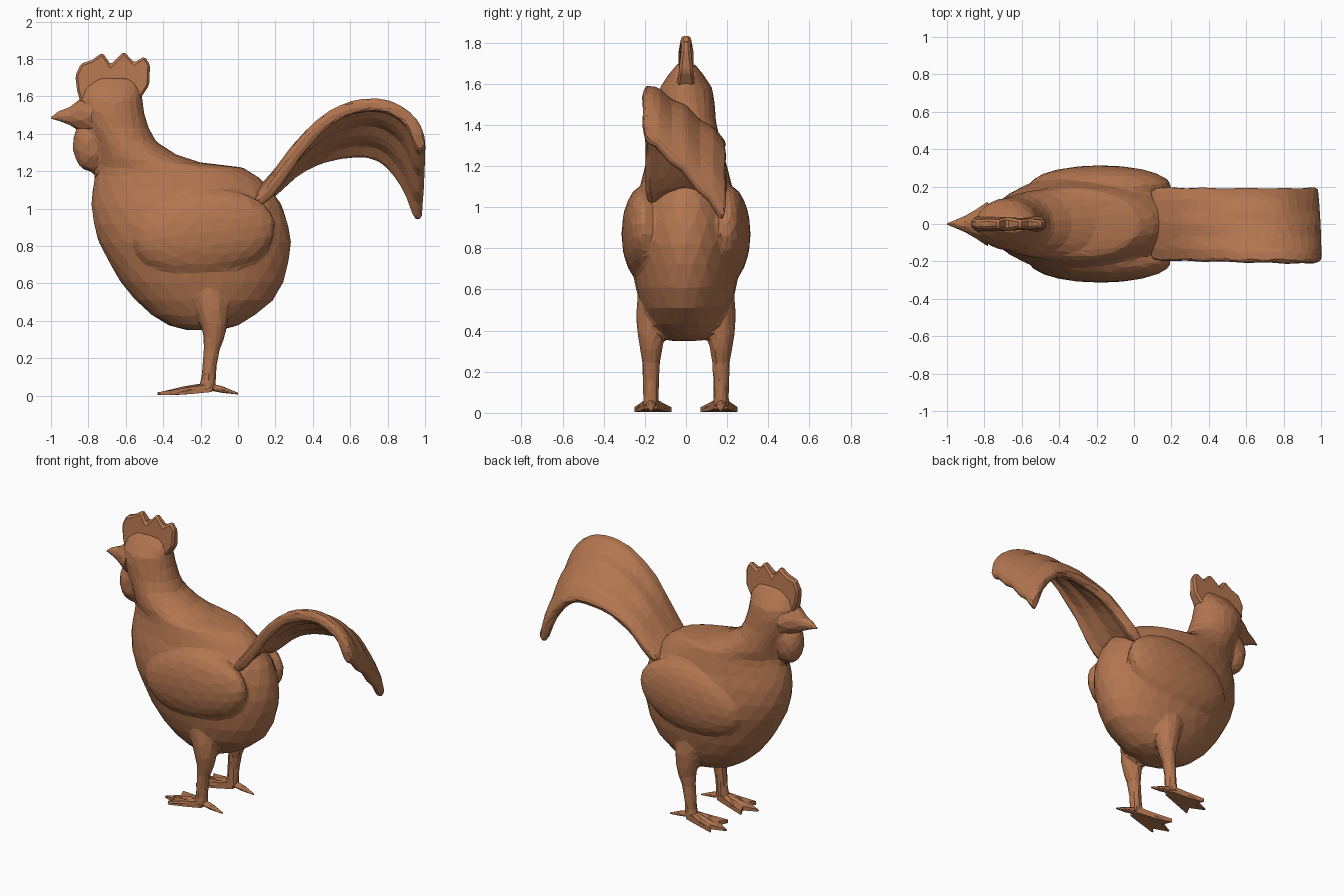
import bpy, bmesh
from math import sin, cos, pi
from mathutils import Vector

if "Cube" in bpy.data.objects:
    bpy.data.objects.remove(bpy.data.objects["Cube"])

brown = bpy.data.materials.new("warm_brown")
brown.use_nodes = True
color = (0.45, 0.18, 0.08, 1)
brown.diffuse_color = color
brown.node_tree.nodes["Principled BSDF"].inputs["Base Color"].default_value = color


def finish(name, bm, fix=True):
    """Turn a bmesh into a flat shaded object."""
    if fix:
        bmesh.ops.recalc_face_normals(bm, faces=bm.faces[:])
    mesh = bpy.data.meshes.new(name)
    bm.to_mesh(mesh)
    bm.free()
    mesh.materials.append(brown)
    obj = bpy.data.objects.new(name, mesh)
    bpy.context.collection.objects.link(obj)
    return obj


def loft(name, rings, sides):
    """Skin elliptical rings given as (centre, half axis, half axis)."""
    bm = bmesh.new()
    loops = []
    for k, (c, u, v) in enumerate(rings):
        turn = 0.5 * (k % 2)
        angles = [2 * pi * (i + turn) / sides for i in range(sides)]
        loops.append([bm.verts.new(Vector(c) + Vector(u) * cos(a) + Vector(v) * sin(a))
                      for a in angles])
    for k, (a, b) in enumerate(zip(loops, loops[1:])):
        for i in range(sides):
            j = (i + 1) % sides
            if k % 2 == 0:
                bm.faces.new((a[i], a[j], b[i]))
                bm.faces.new((a[j], b[j], b[i]))
            else:
                bm.faces.new((a[i], b[j], b[i]))
                bm.faces.new((a[i], a[j], b[j]))
    bm.faces.new(loops[0])
    bm.faces.new(loops[-1])
    return finish(name, bm)


def upright(name, rows, sides, y=0):
    """Stack level rings from (height, x start, x end, half width)."""
    return loft(name, [(((a + b) / 2, y, z), ((b - a) / 2, 0, 0), (0, w, 0))
                       for z, a, b, w in rows], sides)


def prism(name, outline, low, high):
    """Close a side wall and two caps around an outline."""
    bm = bmesh.new()
    a = [bm.verts.new(low(p, q)) for p, q in outline]
    b = [bm.verts.new(high(p, q)) for p, q in outline]
    bm.faces.new(a)
    bm.faces.new(b)
    for i in range(len(a)):
        j = (i + 1) % len(a)
        bm.faces.new((a[i], a[j], b[j], b[i]))
    return finish(name, bm)


def blob(name, centre, size, tilt=0):
    bm = bmesh.new()
    bmesh.ops.create_icosphere(bm, subdivisions=3, radius=1)
    bmesh.ops.scale(bm, vec=size, verts=bm.verts)
    obj = finish(name, bm)
    obj.location = centre
    obj.rotation_euler.y = tilt
    return obj


# Body, neck and head in one skin
body = upright("body", [
    (.35, -.27, -.1, .08), (.375, -.37, 0, .13), (.43, -.46, .09, .175),
    (.51, -.55, .19, .215), (.61, -.63, .245, .245), (.72, -.695, .275, .26),
    (.82, -.745, .285, .27), (.92, -.775, .27, .268), (1.02, -.785, .235, .25),
    (1.1, -.78, .18, .225), (1.17, -.765, .11, .207), (1.22, -.755, .03, .195),
    (1.247, -.75, -.2, .185), (1.29, -.755, -.33, .175), (1.36, -.775, -.44, .158),
    (1.43, -.815, -.475, .145), (1.51, -.845, -.5, .14), (1.58, -.85, -.51, .128),
    (1.64, -.83, -.515, .088), (1.7, -.78, -.55, .04)], 24)
flesh = [body, blob("wattle", (-.79, 0, 1.34), (.095, .09, .145))]

# Comb, thinning toward its points
comb = [(-.84, 1.56), (-.86, 1.63), (-.87, 1.71), (-.84, 1.775), (-.78, 1.795), (-.725, 1.835),
        (-.68, 1.77), (-.61, 1.84), (-.555, 1.78), (-.5, 1.815), (-.47, 1.77),
        (-.475, 1.66), (-.515, 1.6), (-.55, 1.56)]


def half(x, z):
    return (.024 + .15 * (1.84 - z)) * (1 - 1.8 * abs(x + .67))


crest = prism("comb", comb, lambda x, z: (x, -half(x, z), z), lambda x, z: (x, half(x, z), z))
crest.modifiers.new("soft_edges", "BEVEL").width = .012

# Beak
loft("beak", [((x, 0, z), (0, w, 0), (0, 0, h)) for x, z, w, h in [
    (-.78, 1.5, .12, .11), (-.84, 1.5, .085, .09),
    (-.9, 1.495, .045, .05), (-.96, 1.495, .02, .025), (-1, 1.485, .003, .004)]], 10)

# Tail: a curved, tilted and ridged sheet, rows hold right and left edges
tail_rows = [
    (.07, 1.03, .07, 1.04), (.17, 1.14, .17, 1.11), (.26, 1.29, .26, 1.2),
    (.36, 1.425, .37, 1.265), (.47, 1.53, .48, 1.3), (.59, 1.59, .6, 1.315),
    (.72, 1.612, .71, 1.315), (.84, 1.59, .81, 1.27), (.935, 1.53, .895, 1.17),
    (.99, 1.45, .96, 1.06), (1.015, 1.33, 1, .93)]
columns = 13
bm = bmesh.new()
grid = []
for k, (xr, zr, xl, zl) in enumerate(tail_rows):
    line = []
    for j in range(columns):
        t = j / (columns - 1)
        wide = .198 + .014 * (k % 2)
        crown = (.2 if k < 3 else .12) * t * (1 - t)
        ridge = .012 * cos(6 * pi * t) * min(1, k / 4)
        line.append(bm.verts.new((xr + (xl - xr) * t + crown * k / 60,
                                  wide * (2 * t - 1),
                                  zr + (zl - zr) * t + crown - ridge)))
    grid.append(line)
for a, b in zip(grid, grid[1:]):
    for j in range(columns - 1):
        bm.faces.new((a[j], b[j], b[j + 1], a[j + 1]))
tail = finish("tail", bm, fix=False)
thick = tail.modifiers.new("thickness", "SOLIDIFY")
thick.thickness = .07
thick.offset = -1
tail.modifiers.new("rounding", "SUBSURF").levels = 2
tail.modifiers.new("facets", "DECIMATE").ratio = .1

# Wings, legs and feet on both sides
for side, s in (("right", -1), ("left", 1)):
    y = s * .17
    flesh.append(blob(side + "_wing", (-.18, s * .202, .87), (.385, .112, .235), -.12))
    flesh.append(upright(side + "_leg", [
        (.66, -.21, -.1, .04), (.58, -.255, -.07, .066), (.47, -.225, -.05, .073),
        (.38, -.2, -.055, .068), (.31, -.185, -.07, .055), (.25, -.185, -.095, .045),
        (.16, -.192, -.112, .041), (.09, -.198, -.118, .039), (.03, -.215, -.115, .042)], 12, y))

    # Webbed front toes
    foot = [(-.14, .03), (-.24, .05), (-.36, .08), (-.33, .04), (-.43, .005),
            (-.34, -.035), (-.37, -.1), (-.25, -.06), (-.14, -.03)]
    prism(side + "_foot", foot,
          lambda x, q: (x, y + s * q, .004 + max(0, x + .3) * .1),
          lambda x, q: (x, y + s * q, .018 + (x + .43) * .16))
    for tip_x, tip_y in ((-.36, .075), (-.43, .005), (-.37, -.095), (0, 0)):
        path = [(-.165, 0, .05, .026), (tip_x * .5 - .08, tip_y * .5, .032, .022),
                (tip_x, tip_y, .011, .006)]
        loft(side + "_toe", [((x, y + s * q, z), (0, r, 0), (0, 0, r * .8))
                             for x, q, z, r in path], 7)

# Fuse the fleshy parts into one faceted skin
bpy.context.view_layer.update()
with bpy.context.temp_override(active_object=body, object=body,
                               selected_objects=flesh, selected_editable_objects=flesh):
    bpy.ops.object.join()
skin = body.modifiers.new("fuse", "REMESH")
skin.mode = "VOXEL"
skin.voxel_size = .016
soft = body.modifiers.new("soften", "SMOOTH")
soft.factor = .5
soft.iterations = 5
body.modifiers.new("facets", "DECIMATE").ratio = .05
